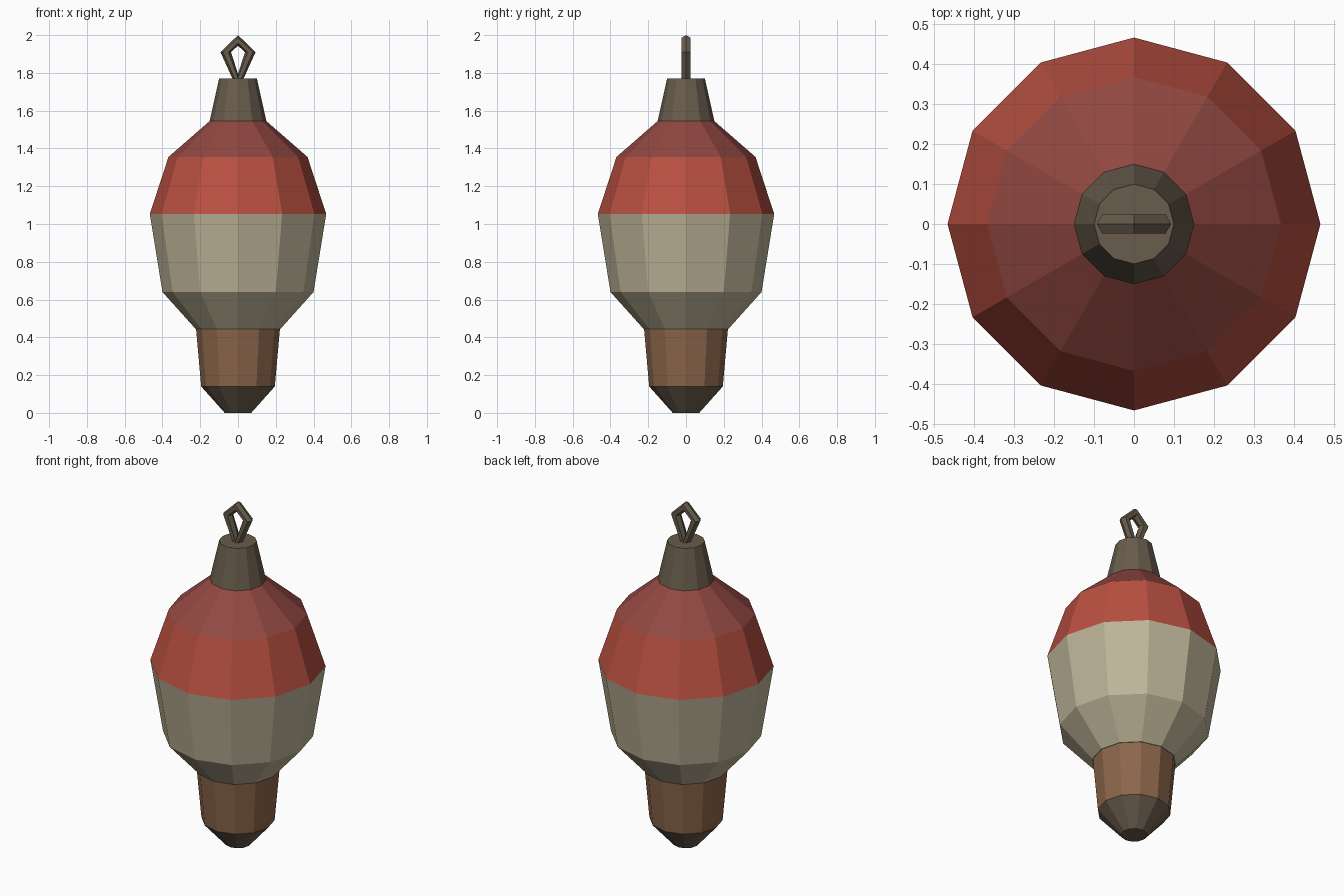
import bpy
import bmesh
from math import sin, cos, pi

cube = bpy.data.objects.get("Cube")
if cube:
    bpy.data.objects.remove(cube, do_unlink=True)

SIDES = 12


def material(name, rgb):
    """Flat colour given as 0-255 sRGB, stored as linear."""
    linear = [((c / 255 + 0.055) / 1.055) ** 2.4 for c in rgb]
    mat = bpy.data.materials.new(name)
    mat.use_nodes = True
    mat.diffuse_color = (*linear, 1)
    bsdf = mat.node_tree.nodes["Principled BSDF"]
    bsdf.inputs["Base Color"].default_value = (*linear, 1)
    return mat


red = material("red", (185, 80, 65))
dull_red = material("dull red", (146, 72, 65))
cream = material("cream", (190, 180, 152))
brown = material("brown", (140, 102, 75))
metal = material("dark metal", (104, 92, 76))


def finish(name, bm, mats):
    bmesh.ops.recalc_face_normals(bm, faces=bm.faces)
    mesh = bpy.data.meshes.new(name)
    bm.to_mesh(mesh)
    bm.free()
    for mat in mats:
        mesh.materials.append(mat)
    obj = bpy.data.objects.new(name, mesh)
    bpy.context.collection.objects.link(obj)
    return obj


def lathe(name, profile, mats, bands=None):
    """Closed faceted solid from (radius, height) points; bands gives a material per step."""
    bm = bmesh.new()
    rings = [[bm.verts.new((r * cos(2 * pi * i / SIDES), r * sin(2 * pi * i / SIDES), z))
              for i in range(SIDES)] for r, z in profile]
    for step, (low, high) in enumerate(zip(rings, rings[1:])):
        for i in range(SIDES):
            j = (i + 1) % SIDES
            face = bm.faces.new((low[i], low[j], high[j], high[i]))
            face.material_index = bands[step] if bands else 0
    bm.faces.new(rings[0][::-1])
    cap = bm.faces.new(rings[-1])
    cap.material_index = bands[-1] if bands else 0
    return finish(name, bm, mats)


# Turned parts, bottom to top
lathe("bottom_tip", [(0.07, 0), (0.195, 0.14)], [metal])
lathe("lower_stem", [(0.195, 0.14), (0.222, 0.445)], [brown])
lathe("float_body",
      [(0.225, 0.445), (0.4, 0.64), (0.467, 1.053), (0.368, 1.355), (0.15, 1.545)],
      [cream, red, dull_red], [0, 0, 1, 2])
lathe("top_cap", [(0.15, 1.545), (0.1, 1.77)], [metal])

# Kite-shaped hanging loop with a six-sided section, its foot sunk in the cap
# Each corner: x, z, outward direction x and z, section radius
corners = [(0, 1.972, 0, 1, 0.028), (0.065, 1.91, 1, 0, 0.028),
           (0, 1.75, 0, -1, 0.045), (-0.065, 1.91, -1, 0, 0.028)]
bm = bmesh.new()
loops = []
for x, z, dx, dz, r in corners:
    loops.append([bm.verts.new((x + dx * r * cos(a), 0.028 * sin(a), z + dz * r * cos(a)))
                  for a in (k * pi / 3 for k in range(6))])
for n, ring in enumerate(loops):
    following = loops[(n + 1) % len(loops)]
    for k in range(6):
        m = (k + 1) % 6
        bm.faces.new((ring[k], ring[m], following[m], following[k]))
finish("hanging_loop", bm, [metal])
